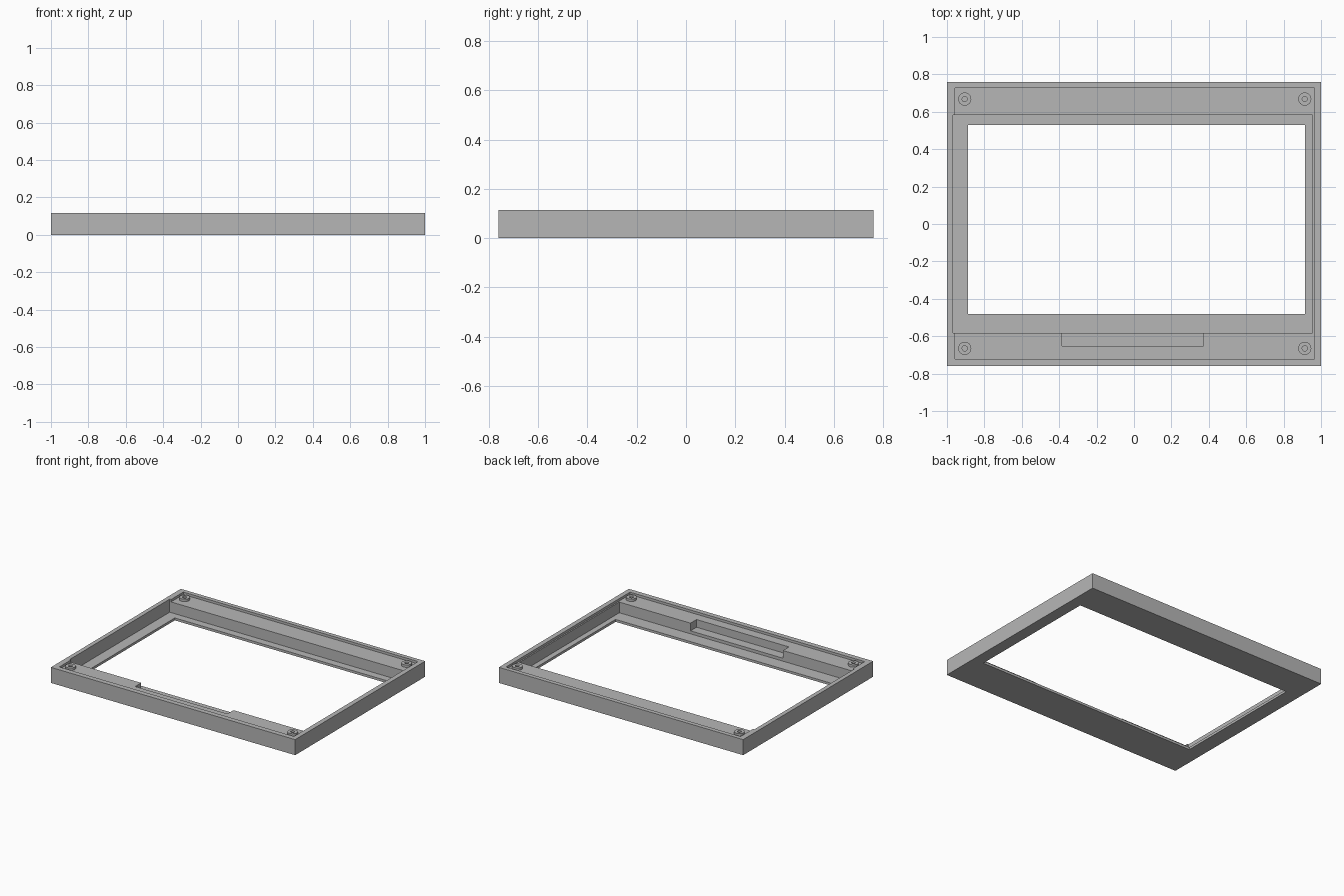
import bpy
import bmesh

cube = bpy.data.objects.get("Cube")
if cube:
    bpy.data.objects.remove(cube, do_unlink=True)

HEIGHT, LEDGE, NOTCH, FLOOR = 0.115, 0.097, 0.04, 0.018
ABOVE = 0.2

grey = bpy.data.materials.new("plain_grey")
grey.use_nodes = True
colour = (0.47, 0.47, 0.47, 1)
grey.diffuse_color = colour
grey.node_tree.nodes["Principled BSDF"].inputs["Base Color"].default_value = colour


def finish(name, bm):
    bmesh.ops.recalc_face_normals(bm, faces=bm.faces)
    mesh = bpy.data.meshes.new(name)
    bm.to_mesh(mesh)
    bm.free()
    mesh.materials.append(grey)
    obj = bpy.data.objects.new(name, mesh)
    bpy.context.scene.collection.objects.link(obj)
    return obj


def box(name, x, y, z):
    bm = bmesh.new()
    bmesh.ops.create_cube(bm, size=1)
    for v in bm.verts:
        v.co = [lo + (c + 0.5) * (hi - lo) for c, (lo, hi) in zip(v.co, (x, y, z))]
    return finish(name, bm)


def cut(target, cutter):
    cutter.hide_render = True
    mod = target.modifiers.new("cut", "BOOLEAN")
    mod.operation = "DIFFERENCE"
    mod.solver = "EXACT"
    mod.object = cutter
    bpy.context.view_layer.objects.active = target
    bpy.ops.object.modifier_apply(modifier=mod.name)
    bpy.data.objects.remove(cutter, do_unlink=True)


# Bezel block, then the lid recess, panel pocket, cable notch and window
bezel = box("bezel_frame", (-1, 1), (-0.76, 0.76), (0, HEIGHT))
for name, x, y, bottom in (
    ("lid_recess", (-0.957, 0.964), (-0.722, 0.728), LEDGE),
    ("panel_pocket", (-0.968, 0.954), (-0.583, 0.584), FLOOR),
    ("cable_notch", (-0.385, 0.371), (-0.653, -0.5), NOTCH),
    ("window_opening", (-0.888, 0.914), (-0.482, 0.529), -ABOVE),
):
    cut(bezel, box(name, x, y, (bottom, ABOVE)))


# Hollow screw bosses in the four corners
def boss(name, x, y, outer=0.035, inner=0.014, sides=32):
    bm = bmesh.new()
    profile = ((inner, LEDGE), (inner, HEIGHT), (outer, HEIGHT), (outer, LEDGE))
    verts = [bm.verts.new((r, 0, z)) for r, z in profile]
    edges = [bm.edges.new(pair) for pair in zip(verts, verts[1:])]
    bmesh.ops.spin(bm, geom=verts + edges, cent=(0, 0, 0), axis=(0, 0, 1),
                   angle=6.2831853, steps=sides, use_merge=True)
    bmesh.ops.remove_doubles(bm, verts=bm.verts, dist=0.0001)
    bmesh.ops.translate(bm, verts=bm.verts, vec=(x, y, 0))
    obj = finish(name, bm)
    bpy.ops.object.select_all(action="DESELECT")
    obj.select_set(True)
    bpy.context.view_layer.objects.active = obj
    bpy.ops.object.shade_smooth_by_angle()


for side, x in (("right", -0.905), ("left", 0.913)):
    for end, y in (("front", -0.665), ("back", 0.668)):
        boss(f"screw_boss_{end}_{side}", x, y)
